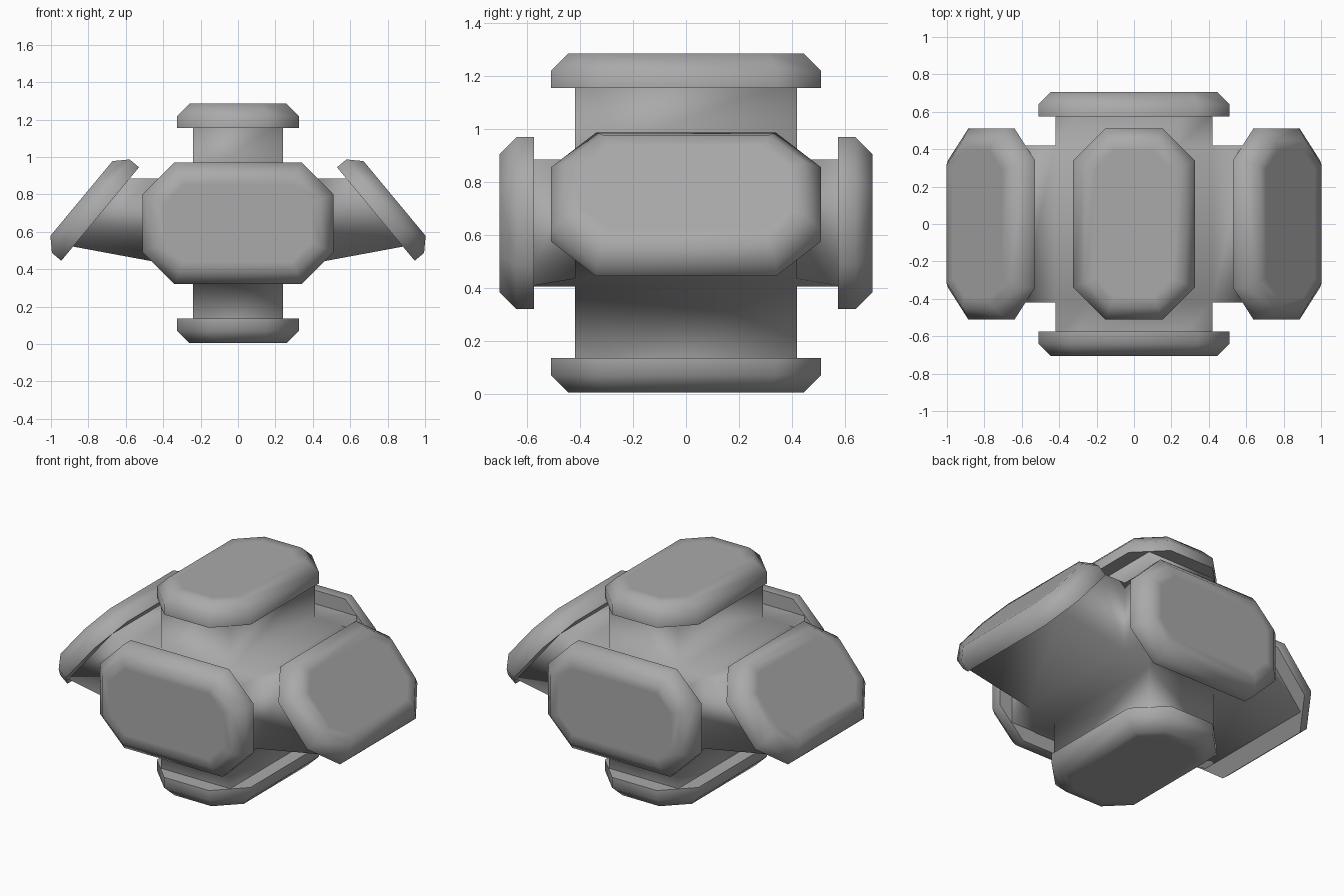
import bpy, bmesh, math
from itertools import product
from mathutils import Vector

cube = bpy.data.objects.get("Cube")
if cube:
    bpy.data.objects.remove(cube, do_unlink=True)

grey = bpy.data.materials.new("plain grey")
grey.use_nodes = True
colour = (0.4, 0.4, 0.4, 1)
grey.diffuse_color = colour
grey.node_tree.nodes["Principled BSDF"].inputs["Base Color"].default_value = colour

MID = 0.645                       # height of the hub centre
LONG, SHORT, CUT = 0.51, 0.325, 0.17
REACH = 0.575                     # hub centre to the back of a front plate


def finish(name, bm):
    bmesh.ops.recalc_face_normals(bm, faces=bm.faces[:])
    mesh = bpy.data.meshes.new(name)
    bm.to_mesh(mesh)
    bm.free()
    mesh.materials.append(grey)
    obj = bpy.data.objects.new(name, mesh)
    bpy.context.collection.objects.link(obj)
    bpy.ops.object.select_all(action="DESELECT")
    obj.select_set(True)
    bpy.context.view_layer.objects.active = obj
    return obj


def octagon(inset):
    a, b = LONG - inset, SHORT - inset
    c = CUT - inset * (2 - math.sqrt(2))
    quarter = [(a, b - c), (a - c, b)]
    half = quarter + [(-x, y) for x, y in reversed(quarter)]
    return half + [(-x, -y) for x, y in half]


def end_plate(name, origin, u, v):
    """Chamfered octagonal plate, long along u, facing away from the hub."""
    origin, u, v = Vector(origin), Vector(u).normalized(), Vector(v).normalized()
    n = u.cross(v)
    if n.dot(origin - Vector((0, 0, MID))) < 0:
        n = -n
    bm = bmesh.new()
    rings = []
    for inset, height in ((0, 0), (0, 0.065), (0.065, 0.13), (0.12, 0.13)):
        rings.append([bm.verts.new(origin + u * x + v * y + n * height)
                      for x, y in octagon(inset)])
    for low, high in zip(rings, rings[1:]):
        for i in range(8):
            j = (i + 1) % 8
            bm.faces.new((low[i], low[j], high[j], high[i]))
    bm.faces.new(rings[0])
    bm.faces.new(rings[-1])
    finish(name, bm)
    bpy.ops.object.shade_smooth_by_angle(angle=math.radians(60))


# Hub with six arms, made from the outer walls of a block grid
xs = (-0.75, -0.42, -0.24, 0.24, 0.42, 0.75)
ys = (-0.60, -0.42, 0.42, 0.60)
zs = (0.10, MID - 0.24, MID + 0.24, 1.19)


def filled(i, j, k):
    side_arms = j == 1 and k == 1
    front_arms = 1 <= i <= 3 and k == 1
    upright_arms = i == 2 and j == 1
    return side_arms or front_arms or upright_arms


def hub_point(i, j, k):
    x, y, z = xs[i], ys[j], zs[k]
    side = math.copysign(1, x)
    if i in (0, 5):               # sloping arm ends
        x, z = (0.905 * side, 0.525) if k == 1 else (0.60 * side, z)
    elif i in (1, 4) and j in (1, 2) and k == 1:
        z += 0.03
    return x, y, z


bm = bmesh.new()
points = {}
sizes = (5, 3, 3)
for cell in product(range(5), range(3), range(3)):
    if not filled(*cell):
        continue
    for axis, step in product(range(3), (0, 1)):
        near = list(cell)
        near[axis] += 2 * step - 1
        if not 0 <= near[axis] < sizes[axis] or filled(*near):
            continue              # arm ends stay open inside the plates
        p, q = [a for a in range(3) if a != axis]
        corners = []
        for dp, dq in ((0, 0), (1, 0), (1, 1), (0, 1)):
            key = list(cell)
            key[axis] += step
            key[p] += dp
            key[q] += dq
            key = tuple(key)
            if key not in points:
                points[key] = bm.verts.new(hub_point(*key))
            corners.append(points[key])
        bm.faces.new(corners)
hub = finish("hub_with_arms", bm)
for face in hub.data.polygons:
    face.use_smooth = True

# End plates
end_plate("top_plate", (0, 0, MID + 0.51), (0, 1, 0), (1, 0, 0))
end_plate("bottom_plate", (0, 0, MID - 0.51), (0, 1, 0), (1, 0, 0))
end_plate("front_plate", (0, -REACH, MID), (1, 0, 0), (0, 0, 1))
end_plate("back_plate", (0, REACH, MID), (1, 0, 0), (0, 0, 1))
for name, s in (("left_plate", 1), ("right_plate", -1)):
    end_plate(name, (s * 0.737, 0, 0.695), (0, 1, 0), (-s * 0.64, 0, 0.77))
